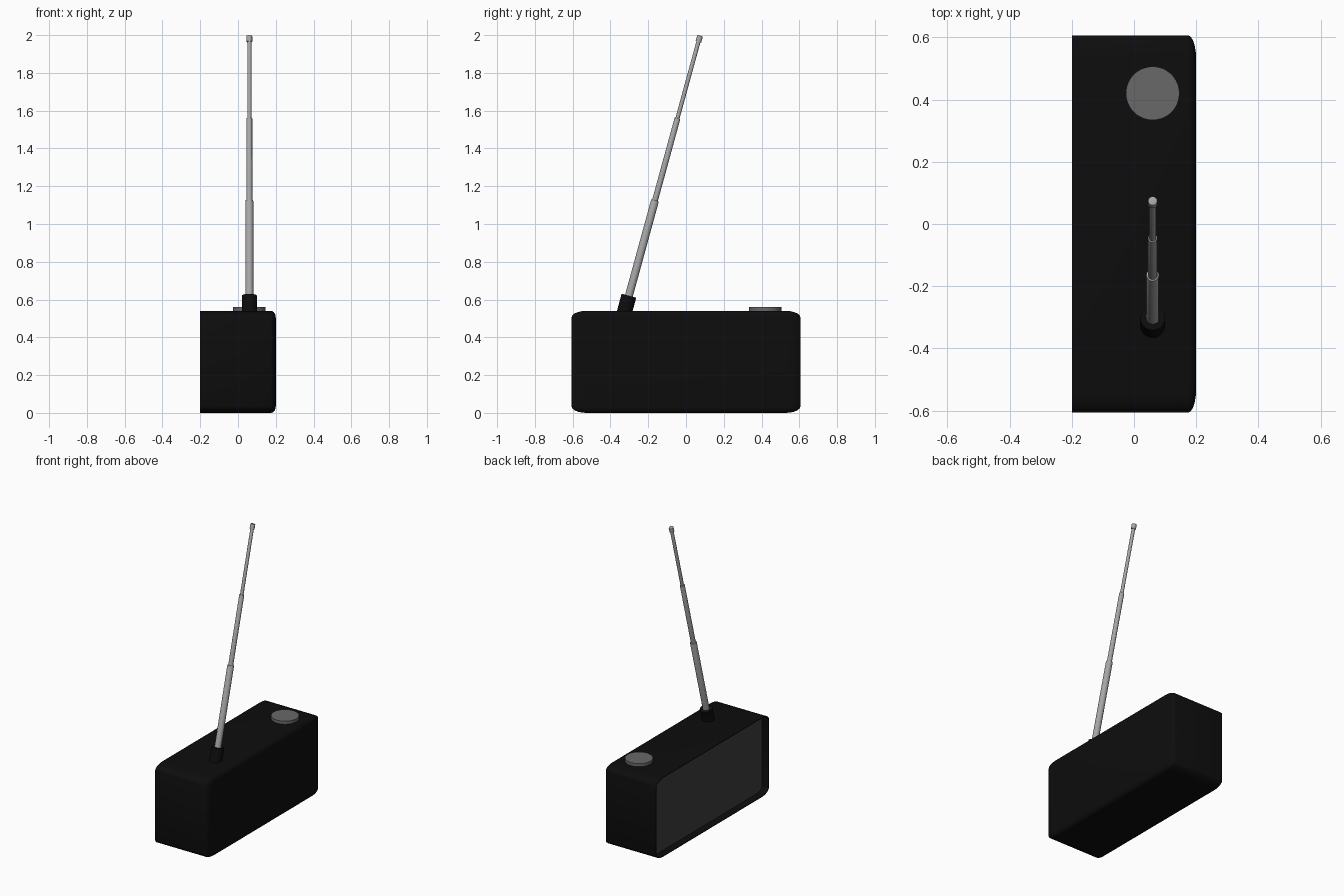
import bpy, bmesh, math
from mathutils import Vector, Matrix

if "Cube" in bpy.data.objects:
    bpy.data.objects.remove(bpy.data.objects["Cube"])


def mat(name, v):
    m = bpy.data.materials.new(name)
    m.diffuse_color = (v, v, v, 1)
    m.use_nodes = True
    m.node_tree.nodes["Principled BSDF"].inputs["Base Color"].default_value = m.diffuse_color
    return m


BLACK = mat("black plastic", 0.004)
PANEL = mat("dark grey panel", 0.05)
KNOB = mat("grey knob", 0.14)
METAL = mat("light metal", 0.38)


def finish(name, bm, *mats):
    bmesh.ops.recalc_face_normals(bm, faces=bm.faces)
    me = bpy.data.meshes.new(name)
    bm.to_mesh(me)
    bm.free()
    for m in mats:
        me.materials.append(m)
    ob = bpy.data.objects.new(name, me)
    bpy.context.collection.objects.link(ob)
    bpy.ops.object.select_all(action='DESELECT')
    ob.select_set(True)
    bpy.context.view_layer.objects.active = ob
    bpy.ops.object.shade_smooth_by_angle(angle=math.radians(35))
    return ob


def rod(name, a, b, r, m, sides=24, bevel=0.0):
    """Capped cylinder from point a to point b."""
    a, b = Vector(a), Vector(b)
    d = b - a
    bm = bmesh.new()
    bmesh.ops.create_cone(bm, cap_ends=True, segments=sides, radius1=r, radius2=r, depth=d.length)
    if bevel:
        rim = [e for e in bm.edges if all(v.co.z > 0 for v in e.verts)]
        bmesh.ops.bevel(bm, geom=rim, offset=bevel, segments=2, profile=0.5, affect='EDGES')
    rot = Vector((0, 0, 1)).rotation_difference(d).to_matrix().to_4x4()
    bm.transform(Matrix.Translation((a + b) / 2) @ rot)
    return finish(name, bm, m)


# Case: rounded everywhere except around the flat open back (-x)
bm = bmesh.new()
bmesh.ops.create_cube(bm, size=1)
edges = [e for e in bm.edges if any(v.co.x > 0 for v in e.verts)]
bmesh.ops.bevel(bm, geom=edges, offset=0.065, segments=5, profile=0.5, affect='EDGES')
bm.transform(Matrix.Translation((0, 0, 0.27)) @ Matrix.Diagonal((0.4, 1.212, 0.54, 1)))
bm.normal_update()

# Recessed back panel
back = [f for f in bm.faces if f.normal.x < -0.99]
bmesh.ops.inset_region(bm, faces=back, thickness=0.004)
walls = bmesh.ops.extrude_discrete_faces(bm, faces=back)["faces"]
for f in walls:
    f.material_index = 1
    for v in f.verts:
        v.co.x += 0.05
finish("case", bm, BLACK, PANEL)

# Knob on top
rod("dial_knob", (0.06, 0.42, 0.53), (0.06, 0.42, 0.561), 0.086, KNOB, 48)

# Tilted telescopic antenna
AXIS = Vector((0, math.sin(math.radians(15.3)), math.cos(math.radians(15.3))))
FOOT = Vector((0.06, -0.324, 0.54))


def at(z):
    return FOOT + AXIS * ((z - FOOT.z) / AXIS.z)


rod("antenna_base", at(0.52), at(0.62), 0.04, BLACK, 32)
for name, z0, z1, r in (("antenna_lower", 0.60, 1.125, 0.021),
                        ("antenna_middle", 1.10, 1.56, 0.0155),
                        ("antenna_upper", 1.54, 1.98, 0.011)):
    rod(name, at(z0), at(z1), r, METAL, 24, 0.003)
rod("antenna_tip", at(1.965), at(1.997), 0.0155, METAL, 24, 0.004)
